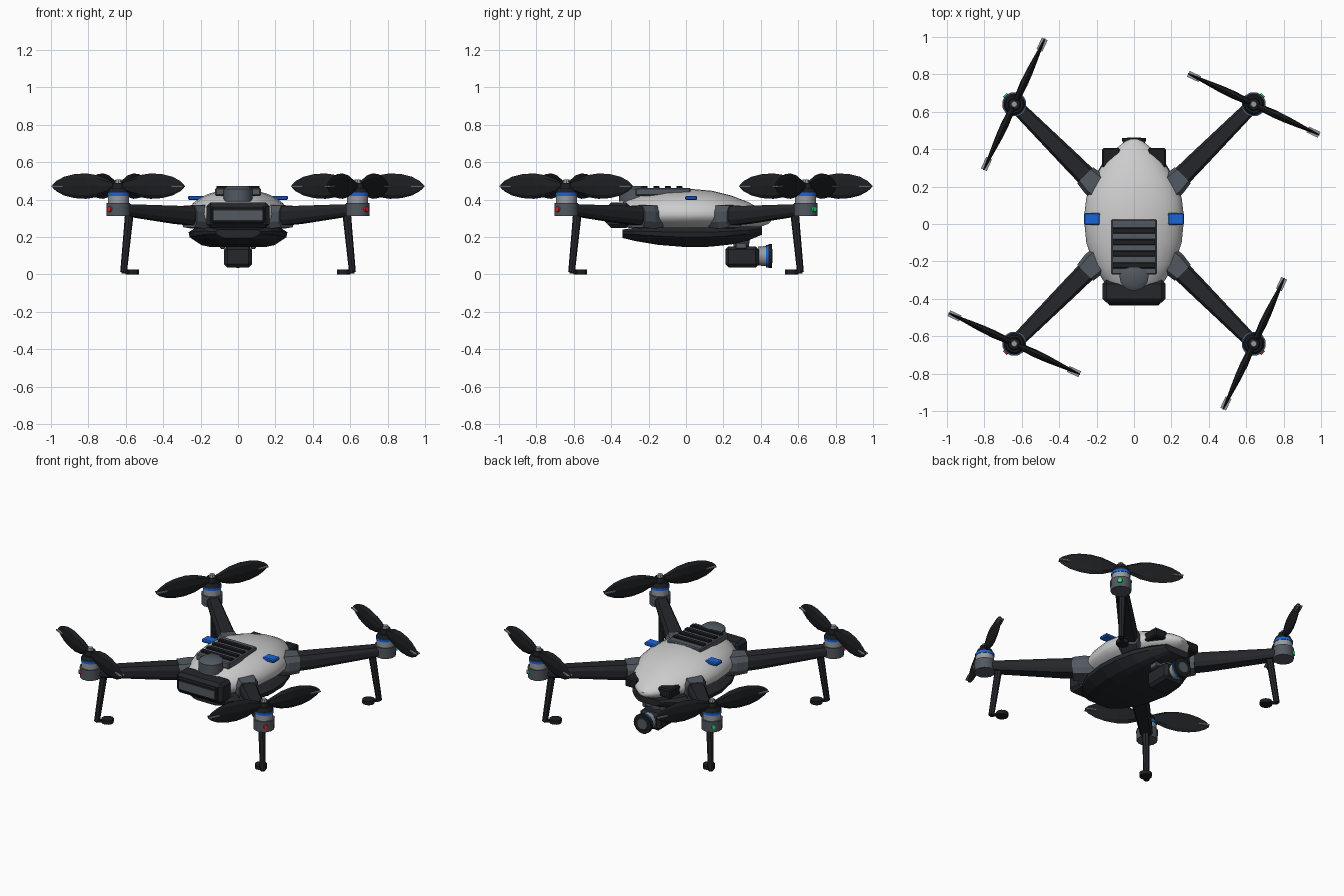
import bpy, bmesh
from math import cos, sin, pi, radians, atan2
from mathutils import Matrix, Vector

if "Cube" in bpy.data.objects:
    bpy.data.objects.remove(bpy.data.objects["Cube"])


def material(name, r, g, b):
    m = bpy.data.materials.new(name)
    m.diffuse_color = (r, g, b, 1)
    m.use_nodes = True
    m.node_tree.nodes["Principled BSDF"].inputs["Base Color"].default_value = m.diffuse_color
    return m


WHITE = material("shell_white", 0.72, 0.73, 0.74)
BLACK = material("matte_black", 0.012, 0.013, 0.015)
DARK = material("dark_plastic", 0.018, 0.02, 0.024)
GREY = material("slate_grey", 0.085, 0.1, 0.12)
METAL = material("light_metal", 0.3, 0.33, 0.36)
BLUE = material("blue_accent", 0.01, 0.13, 0.68)
RED = material("red_light", 0.8, 0.02, 0.02)
GREEN = material("green_light", 0.02, 0.75, 0.15)
I = Matrix.Identity(4)


def finish(name, bm, mat, matrix=I, bevel=0, smooth=False):
    bmesh.ops.recalc_face_normals(bm, faces=bm.faces)
    me = bpy.data.meshes.new(name)
    bm.to_mesh(me)
    bm.free()
    me.materials.append(mat)
    ob = bpy.data.objects.new(name, me)
    ob.matrix_world = matrix
    bpy.context.collection.objects.link(ob)
    if bevel:
        mod = ob.modifiers.new("bevel", 'BEVEL')
        mod.width, mod.segments = bevel, 1
    if smooth:
        bpy.ops.object.select_all(action='DESELECT')
        ob.select_set(True)
        bpy.context.view_layer.objects.active = ob
        bpy.ops.object.shade_smooth_by_angle(angle=radians(40))
    return ob


def loft(name, rings, mat, matrix=I, smooth=False):
    bm = bmesh.new()
    vs = [[bm.verts.new(p) for p in ring] for ring in rings]
    n = len(vs[0])
    for a, b in zip(vs, vs[1:]):
        for i in range(n):
            bm.faces.new((a[i], a[(i + 1) % n], b[(i + 1) % n], b[i]))
    bm.faces.new(vs[0])
    bm.faces.new(vs[-1])
    return finish(name, bm, mat, matrix, smooth=smooth)


def box(name, lo, hi, mat, matrix=I, bevel=0):
    lo, hi = Vector(lo), Vector(hi)
    bm = bmesh.new()
    bmesh.ops.create_cube(bm, size=1, matrix=Matrix.Translation((lo + hi) / 2)
                          @ Matrix.Diagonal((*(hi - lo), 1)))
    return finish(name, bm, mat, matrix, bevel)


def tube(name, p0, p1, r0, r1, mat, matrix=I, sides=16):
    p0, p1 = Vector(p0), Vector(p1)
    d = p1 - p0
    bm = bmesh.new()
    bmesh.ops.create_cone(bm, cap_ends=True, segments=sides, radius1=r0, radius2=r1, depth=d.length,
                          matrix=Matrix.Translation((p0 + p1) / 2) @ d.to_track_quat('Z', 'Y').to_matrix().to_4x4())
    return finish(name, bm, mat, matrix, smooth=True)


def chamfer_ring(x, w, z0, z1, c=0.28):
    # eight-sided arm section across the local x axis
    h, k = (z1 - z0) * c, w * c
    return [(x, -w + k, z0), (x, w - k, z0), (x, w, z0 + h), (x, w, z1 - h),
            (x, w - k, z1), (x, -w + k, z1), (x, -w, z1 - h), (x, -w, z0 + h)]


# upper shell: y, half width, bottom, middle, top
shell = [(-.38, .05, .29, .32, .345), (-.36, .10, .27, .32, .37), (-.31, .16, .25, .32, .405),
         (-.22, .215, .235, .32, .433), (-.1, .255, .23, .32, .452), (.03, .268, .23, .32, .457),
         (.14, .255, .23, .32, .447), (.24, .215, .235, .315, .422), (.33, .16, .245, .31, .388),
         (.40, .10, .255, .305, .35), (.44, .05, .27, .3, .322), (.455, .018, .285, .297, .308)]
rings = []
for y, w, zb, zm, zt in shell:
    ring = []
    for i in range(28):
        a = 2 * pi * i / 28
        s = sin(a)
        ring.append((w * cos(a), y, zm + s * ((zt - zm) if s > 0 else (zm - zb))))
    rings.append(ring)
loft("upper_shell", rings, WHITE, smooth=True)

# dark lower hull
hull = [(-.34, .12, .195, .24), (-.27, .185, .178, .25), (-.15, .24, .158, .252), (0, .264, .146, .252),
        (.13, .255, .148, .252), (.24, .22, .16, .255), (.33, .165, .18, .255), (.405, .095, .212, .255)]
section = [(.85, 1), (1, .75), (.98, .5), (.74, .1), (.55, 0)]
section += [(-x, z) for x, z in reversed(section)]
loft("lower_hull", [[(w * x, y, zb + (zt - zb) * z) for x, z in section] for y, w, zb, zt in hull], DARK)

# front sensor housing
box("front_housing", (-.168, -.42, .248), (.168, -.30, .384), DARK, bevel=.02)
box("front_bezel", (-.142, -.432, .272), (.142, -.41, .362), BLACK, bevel=.008)
box("front_window", (-.132, -.436, .29), (.132, -.42, .342), GREY)

# battery deck with slats and round antenna puck
box("battery_deck", (-.122, -.27, .42), (.122, .025, .463), GREY, bevel=.006)
for i in range(4):
    y = -.035 - i * .062
    box(f"deck_slat_{i + 1}", (-.115, y - .016, .455), (.115, y + .016, .474), BLACK, bevel=.004)
tube("antenna_puck", (0, -.28, .39), (0, -.28, .457), .078, .078, GREY)
tube("antenna_puck_cap", (0, -.28, .457), (0, -.28, .474), .078, .055, GREY)

# side tabs and rear sensors
for s, side in ((-1, "left"), (1, "right")):
    x0, x1 = sorted((s * .18, s * .268))
    box(f"blue_tab_{side}", (x0, -.005, .398), (x1, .06, .42), BLUE, bevel=.006)
    x0, x1 = sorted((s * .075, s * .17))
    box(f"rear_sensor_{side}", (x0, .30, .285), (x1, .405, .345), BLACK, bevel=.008)

# camera under the back end
tube("gimbal_mount", (0, .295, .13), (0, .295, .21), .038, .05, GREY)
for s, side in ((-1, "left"), (1, "right")):
    x0, x1 = sorted((s * .07, s * .095))
    box(f"gimbal_yoke_{side}", (x0, .265, .135), (x1, .325, .17), GREY, bevel=.005)
box("gimbal_crossbar", (-.095, .27, .145), (.095, .32, .17), GREY, bevel=.005)
box("camera_body", (-.075, .21, .037), (.075, .39, .15), DARK, bevel=.018)
tube("lens_barrel", (0, .385, .098), (0, .435, .098), .05, .055, METAL)
tube("lens_blue_ring", (0, .428, .098), (0, .442, .098), .06, .06, BLUE)
tube("lens_rim", (0, .44, .098), (0, .46, .098), .064, .064, BLACK)
tube("lens_glass", (0, .455, .098), (0, .463, .098), .042, .036, GREY)

# four arms with motor, propeller, light and leg; local x runs outward
R = .64 * 2 ** .5
for sx, sy, corner in ((-1, -1, "front_left"), (1, -1, "front_right"), (-1, 1, "back_left"), (1, 1, "back_right")):
    M = Matrix.Rotation(atan2(sy, sx), 4, 'Z')
    loft(f"arm_{corner}", [chamfer_ring(.24, .056, .255, .358), chamfer_ring(.45, .052, .27, .366),
                           chamfer_ring(R - .03, .038, .316, .376)], DARK, M)
    loft(f"arm_bracket_{corner}", [chamfer_ring(.22, .06, .25, .365), chamfer_ring(.30, .07, .245, .37),
                                   chamfer_ring(.37, .06, .252, .368)], GREY, M)

    def stack(part, z0, z1, r0, r1, mat, sides=16):
        tube(f"{part}_{corner}", (R, 0, z0), (R, 0, z1), r0, r1, mat, M, sides)
    stack("motor_base", .312, .382, .064, .066, GREY, 12)
    stack("motor_can", .38, .424, .056, .056, METAL)
    stack("motor_blue_ring", .42, .437, .059, .059, BLUE)
    stack("motor_bell", .435, .462, .057, .046, BLACK)
    stack("prop_hub", .455, .49, .036, .03, BLACK)
    stack("prop_nut", .488, .507, .02, .016, METAL, 8)
    tube(f"light_{corner}", (R + .05, 0, .349), (R + .071, 0, .349), .017, .014, RED if sy < 0 else GREEN, M, 10)

    # tapered leg and round foot
    L = .58 * 2 ** .5
    tube(f"leg_{corner}", (L, 0, .335), (L + .045, 0, .012), .023, .018, DARK, M, 8)
    tube(f"foot_{corner}", (L - .02, 0, 0), (L - .02, 0, .025), .038, .038, BLACK, M, 12)
    box(f"foot_strut_{corner}", (L - .02, -.01, .006), (L + .05, .01, .02), BLACK, M)

    # two upright paddle blades
    blade = [(.015, .018, .012), (.06, .036, .018), (.12, .058, .021), (.19, .068, .019), (.26, .064, .014),
             (.32, .05, .009), (.365, .028, .005), (.388, .008, .003)]
    for k in (0, 1):
        P = Matrix.Translation((sx * .64, sy * .64, .472)) @ Matrix.Rotation(
            radians(65 if sx * sy < 0 else -25) + k * pi, 4, 'Z')
        if sx == sy:
            P = P
        loft(f"blade_{corner}_{k + 1}", [[(x, t * cos(a), h * sin(a)) for a in [pi * j / 4 for j in range(8)]]
                                         for x, h, t in blade], BLACK, P)
        box(f"blade_tip_{corner}_{k + 1}", (.318, -.017, -.004), (.386, .017, .004), METAL, P)
